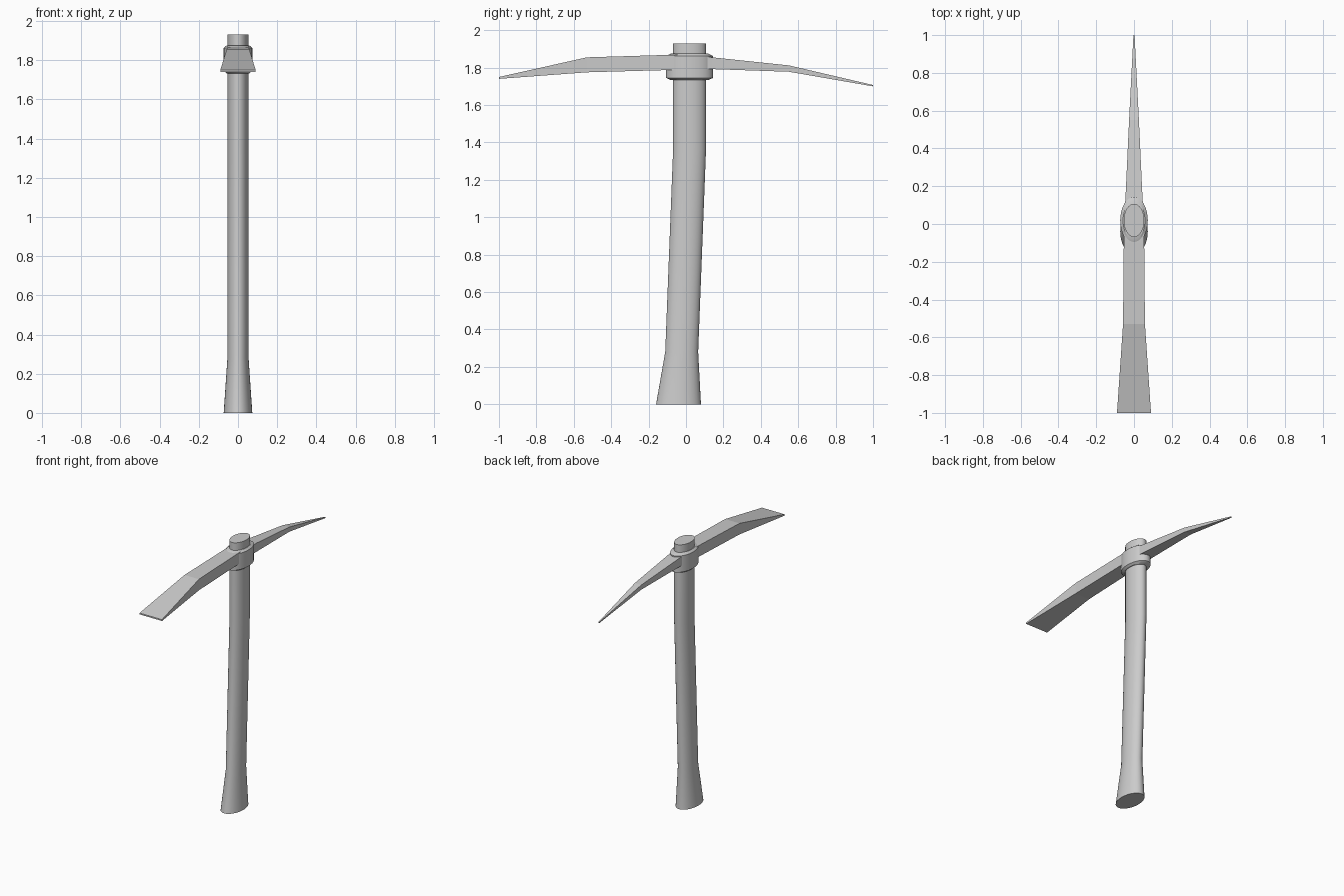
import bpy, bmesh, math

cube = bpy.data.objects.get("Cube")
if cube:
    bpy.data.objects.remove(cube, do_unlink=True)

grey = bpy.data.materials.new("plain grey")
grey.use_nodes = True
grey.diffuse_color = (0.6, 0.6, 0.6, 1)
grey.node_tree.nodes["Principled BSDF"].inputs["Base Color"].default_value = (0.6, 0.6, 0.6, 1)


def loft(name, rings, smooth=None):
    """Skin a list of equal-length point rings and cap both ends."""
    bm = bmesh.new()
    loops = [[bm.verts.new(p) for p in ring] for ring in rings]
    n = len(loops[0])
    for a, b in zip(loops, loops[1:]):
        for i in range(n):
            j = (i + 1) % n
            bm.faces.new((a[i], a[j], b[j], b[i]))
    bm.faces.new(loops[0])
    bm.faces.new(loops[-1])
    bmesh.ops.recalc_face_normals(bm, faces=bm.faces)
    mesh = bpy.data.meshes.new(name)
    bm.to_mesh(mesh)
    bm.free()
    mesh.materials.append(grey)
    obj = bpy.data.objects.new(name, mesh)
    bpy.context.collection.objects.link(obj)
    if smooth:
        bpy.ops.object.select_all(action='DESELECT')
        obj.select_set(True)
        bpy.context.view_layer.objects.active = obj
        bpy.ops.object.shade_smooth_by_angle(angle=math.radians(smooth))
    return obj


def ellipse(z, cy, rx, ry, n=32):
    angles = [2 * math.pi * i / n for i in range(n)]
    return [(rx * math.cos(a), cy + ry * math.sin(a), z) for a in angles]


def section(y, half, low, high):
    return [(-half, y, low), (half, y, low), (half, y, high), (-half, y, high)]


# Oval handle, flared at the foot and leaning forward below the head
loft("handle", [ellipse(*r) for r in (
    (0, -0.04, 0.073, 0.12),
    (0.28, -0.023, 0.054, 0.088),
    (1.36, 0.019, 0.054, 0.088),
    (1.93, 0.019, 0.054, 0.088))], 30)

# Oval collar with chamfered rims
loft("head_collar", [ellipse(*r) for r in (
    (1.733, 0.019, 0.058, 0.1),
    (1.745, 0.019, 0.073, 0.125),
    (1.863, 0.019, 0.073, 0.125),
    (1.875, 0.019, 0.058, 0.1))], 30)

# Broad digging blade at the front
loft("adze_blade", [section(*r) for r in (
    (0.0, 0.054, 1.79, 1.87),
    (-0.1, 0.054, 1.787, 1.868),
    (-0.53, 0.058, 1.775, 1.855),
    (-1.0, 0.09, 1.74, 1.75))])

# Tapering point at the back
loft("pick_point", [section(*r) for r in (
    (0.04, 0.052, 1.795, 1.862),
    (0.14, 0.045, 1.792, 1.855),
    (0.55, 0.026, 1.778, 1.812),
    (1.0, 0.003, 1.7, 1.707))])
